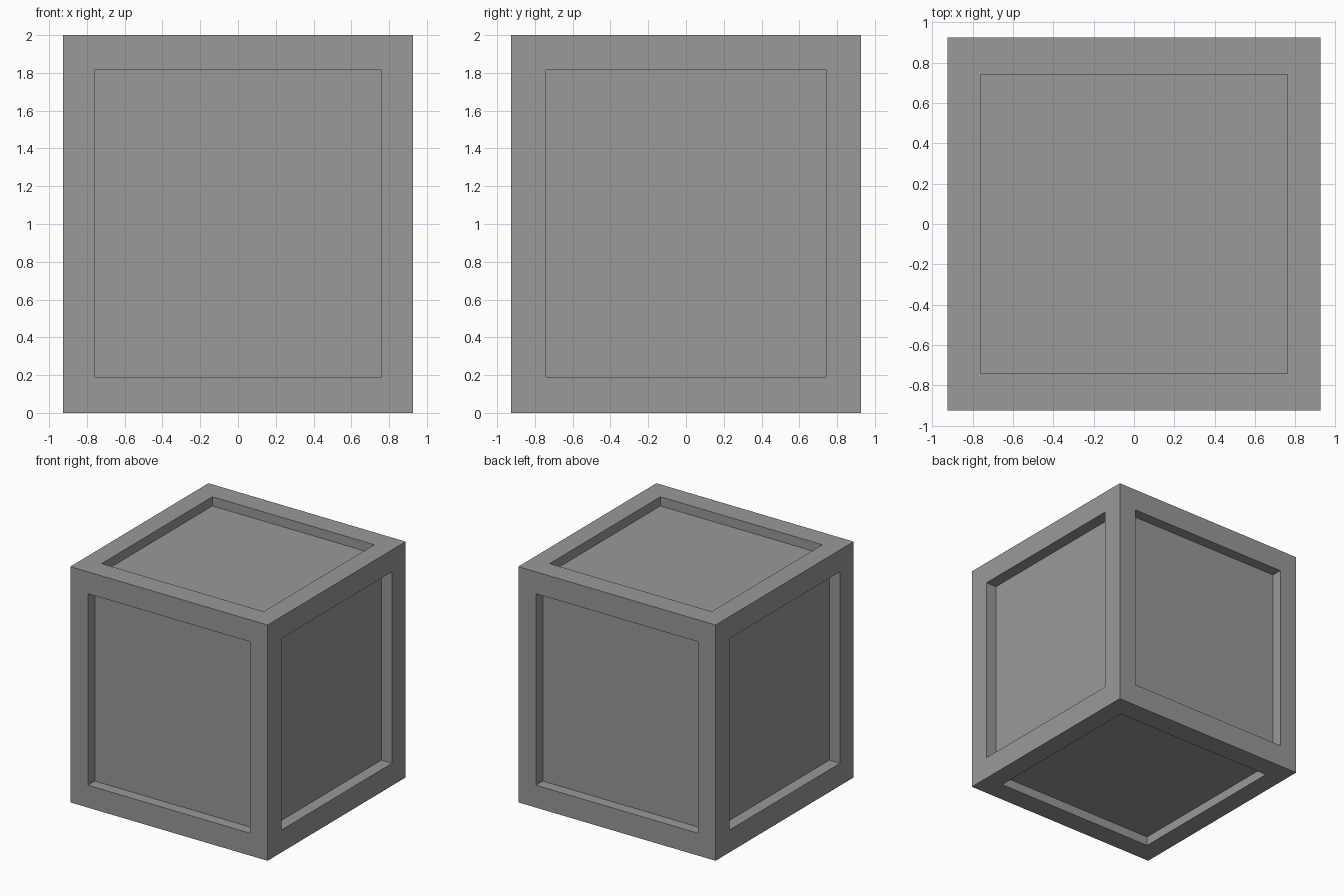
import bpy, bmesh
from mathutils import Vector

if "Cube" in bpy.data.objects:
    bpy.data.objects.remove(bpy.data.objects["Cube"])

centre = Vector((0, 0, 1))
half = Vector((0.926, 0.926, 1.0))        # outer half sizes
opening = Vector((0.760, 0.742, 0.812))   # half sizes of the recessed panels
opening_centre = Vector((0, 0, 1.002))
depth = Vector((0.10, 0.092, 0.078))      # recess depth along each axis

# Crate block
bm = bmesh.new()
bmesh.ops.create_cube(bm, size=2)
for v in bm.verts:
    v.co = centre + v.co * half
bm.normal_update()

# Recessed panel on each of the six sides
for face in list(bm.faces):
    n = face.normal.copy()
    axis = max(range(3), key=lambda i: abs(n[i]))
    bmesh.ops.inset_individual(bm, faces=[face], thickness=0.1)
    for v in face.verts:
        for i in range(3):
            if i != axis:
                side = 1 if v.co[i] > centre[i] else -1
                v.co[i] = opening_centre[i] + side * opening[i]
    panel = bmesh.ops.extrude_discrete_faces(bm, faces=[face])["faces"][0]
    for v in panel.verts:
        v.co -= n * depth[axis]

bmesh.ops.recalc_face_normals(bm, faces=bm.faces)
mesh = bpy.data.meshes.new("crate")
bm.to_mesh(mesh)
bm.free()

# Dark grey finish
grey = bpy.data.materials.new("dark_grey")
grey.diffuse_color = (0.32, 0.32, 0.32, 1)
grey.use_nodes = True
grey.node_tree.nodes["Principled BSDF"].inputs["Base Color"].default_value = grey.diffuse_color
mesh.materials.append(grey)
bpy.context.collection.objects.link(bpy.data.objects.new("crate", mesh))
